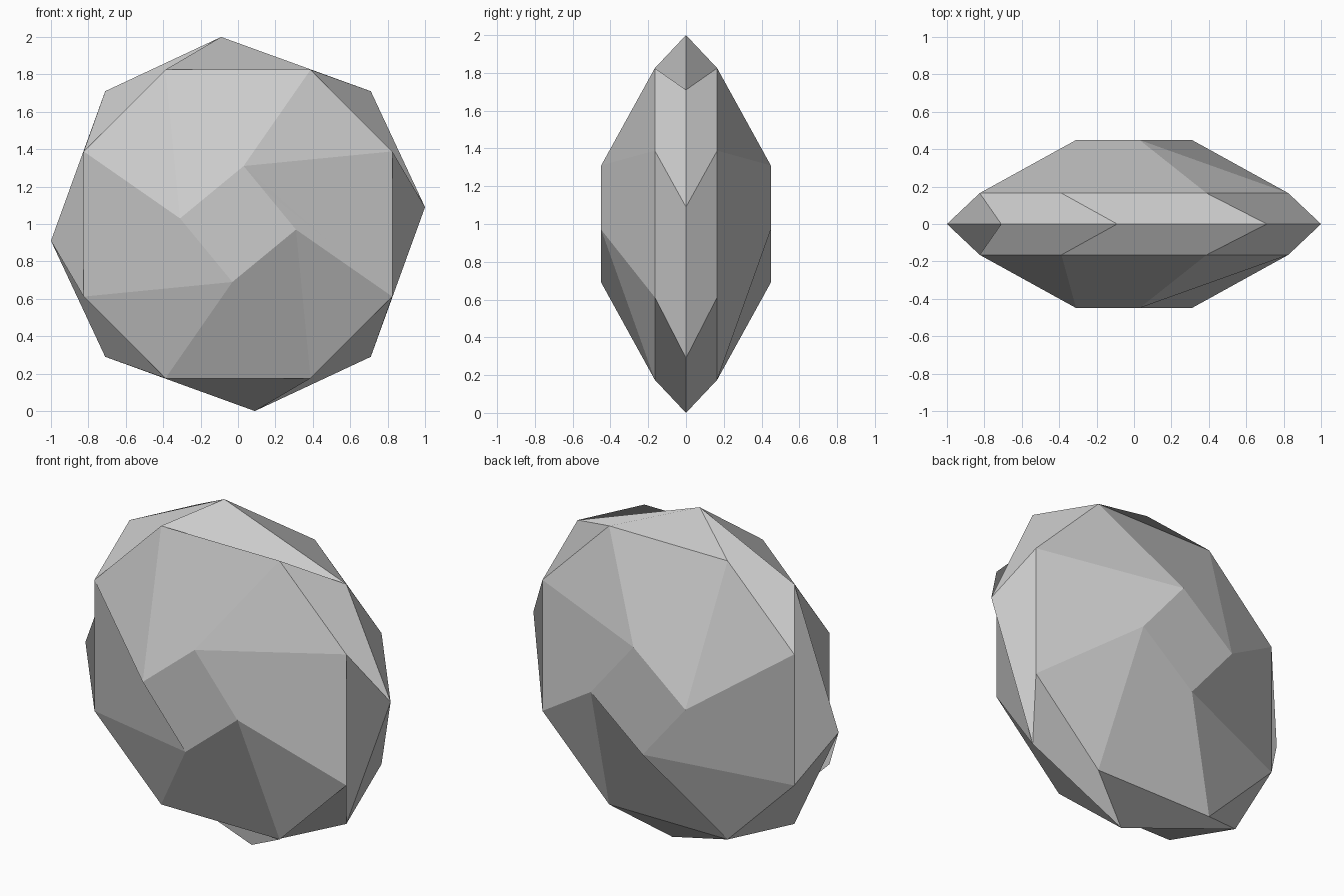
import bpy
from mathutils import Vector

cube = bpy.data.objects.get("Cube")
if cube:
    bpy.data.objects.remove(cube, do_unlink=True)

# Grey stone material
stone = bpy.data.materials.new("grey_stone")
stone.use_nodes = True
colour = (0.6, 0.6, 0.6, 1.0)
stone.diffuse_color = colour
stone.node_tree.nodes["Principled BSDF"].inputs["Base Color"].default_value = colour


def ring(points, y):
    """Repeat a quarter of a ring clockwise, in four turns about the middle."""
    result = []
    for _ in range(4):
        result += [Vector((x, y, z + 1)) for x, z in points]
        points = [(z, -x) for x, z in points]
    return result


girdle = ring([(-0.09, 1.0), (0.71, 0.71)], 0)
verts = list(girdle)
faces, normals = [], []


def facet(corners):
    """Add one flat-looking facet, split along its first diagonal."""
    p = [verts[i] for i in corners]
    if len(p) == 4:
        normal = (p[2] - p[0]).cross(p[3] - p[1]).normalized()
    else:
        normal = (p[1] - p[0]).cross(p[2] - p[0]).normalized()
    for j in range(1, len(p) - 1):
        faces.append((corners[0], corners[j], corners[j + 1]))
        normals.extend([normal] * 3)


def turned(corners):
    """Reverse the winding and keep the first diagonal."""
    return [corners[0]] + corners[:0:-1]


def shifted(corners):
    """Start at the next corner, which swaps the diagonal."""
    return corners[1:] + corners[:1]


# Front and back halves share the girdle
for side in (-1, 1):
    front = side < 0
    start = len(verts)
    verts += ring([(0.388, 0.825), (0.825, 0.388)], side * 0.165)
    verts += ring([(0.03, 0.31)], side * 0.449)
    rim = [start + i for i in range(8)]
    table = [start + 8 + i for i in range(4)]

    # Twisted facets between rim and girdle
    for i in range(8):
        corners = [rim[i - 1], rim[i], (i + 1) % 8, i]
        facet(corners if front else turned(shifted(corners)))

    # Crown facets and the small square table
    crown = [table]
    for k in range(4):
        crown.append([rim[2 * k], rim[2 * k + 1], table[k]])
        corners = [rim[2 * k - 1], rim[2 * k], table[k], table[k - 1]]
        hollow = front != (k == 2)
        crown.append(shifted(corners) if hollow else corners)
    for corners in crown:
        facet(turned(corners) if front else corners)

# Gem object
mesh = bpy.data.meshes.new("faceted_stone")
mesh.from_pydata([tuple(v) for v in verts], [], faces)
mesh.materials.append(stone)
mesh.update()
mesh.polygons.foreach_set("use_smooth", [False] * len(mesh.polygons))
mesh.normals_split_custom_set([tuple(n) for n in normals])
gem = bpy.data.objects.new("faceted_stone", mesh)
bpy.context.scene.collection.objects.link(gem)
